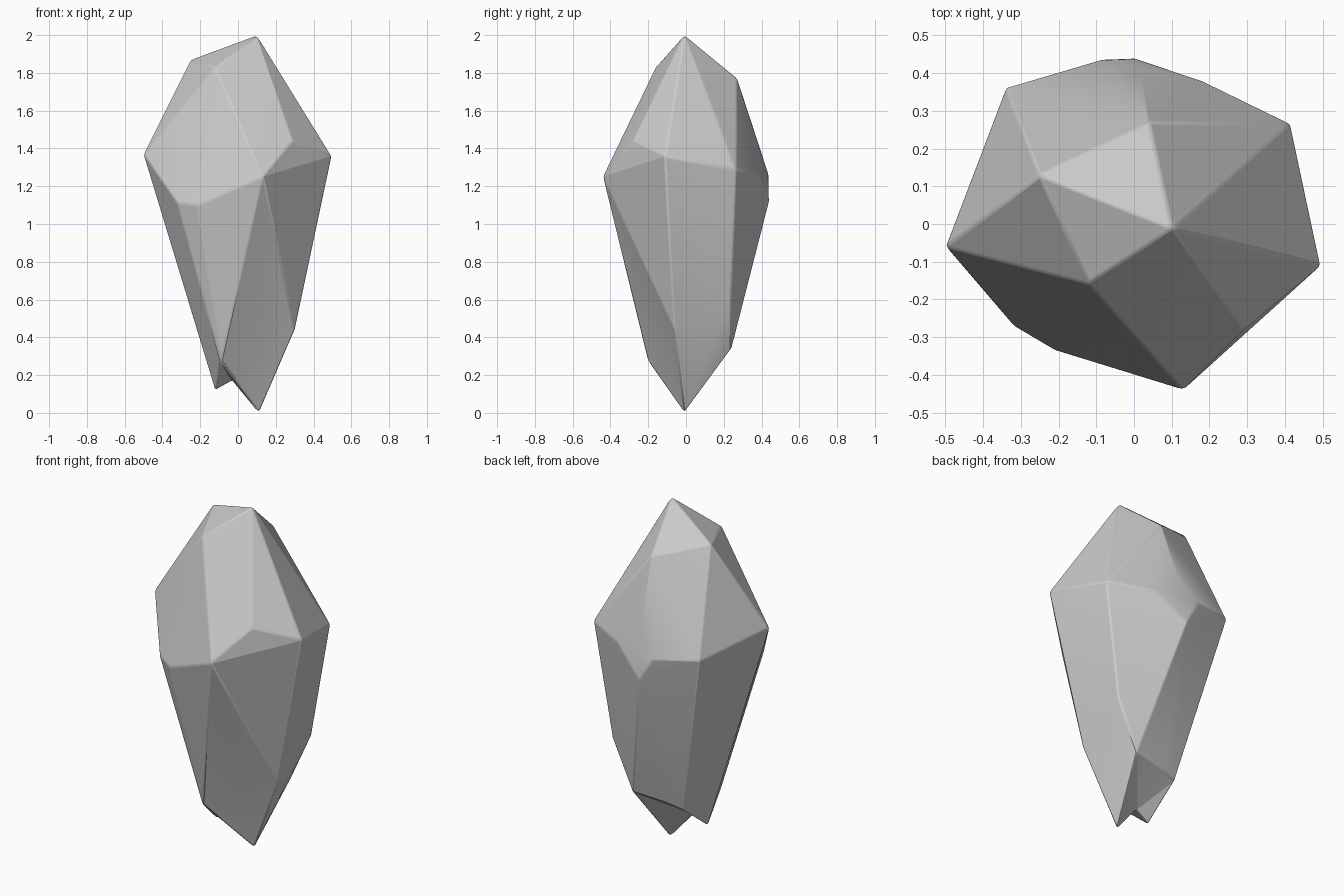
import bpy, bmesh, math

if "Cube" in bpy.data.objects:
    bpy.data.objects.remove(bpy.data.objects["Cube"])

# Corner points of the crystal, grouped by ring from tip to base
points = {
    "apex": (0.10, -0.01, 2.0), "crown_left": (-0.25, 0.13, 1.87),
    "crown_front": (-0.12, -0.16, 1.83), "crown_back": (0.04, 0.27, 1.77),
    "left": (-0.50, -0.06, 1.37), "right": (0.495, -0.11, 1.36),
    "chip_right": (0.29, -0.28, 1.44), "front": (0.13, -0.44, 1.25),
    "front_left_a": (-0.32, -0.27, 1.11), "front_left_b": (-0.21, -0.335, 1.10),
    "back_right": (0.415, 0.265, 1.29), "chip_a": (0.02, 0.39, 1.40),
    "chip_b": (0.18, 0.38, 1.27), "chip_c": (0.0, 0.44, 1.12),
    "chip_d": (-0.08, 0.437, 1.26), "back_left": (-0.34, 0.36, 1.29),
    "low_right": (0.30, -0.06, 0.44), "low_back": (0.31, 0.24, 0.62),
    "foot_front": (-0.09, -0.20, 0.27), "foot_left": (-0.12, -0.03, 0.12),
    "rim_left": (-0.12, 0.19, 0.29), "rim_mid": (0.0, 0.215, 0.32),
    "rim_right": (0.18, 0.24, 0.34), "tip": (0.11, -0.01, 0.0),
}

bm = bmesh.new()
v = {name: bm.verts.new(co) for name, co in points.items()}
bmesh.ops.convex_hull(bm, input=bm.verts[:])


def dent(names, centre):
    """Replace the faces spanned by the named corners with a fan to one point."""
    corners = {v[n] for n in names}
    faces = [f for f in bm.faces if set(f.verts) <= corners]
    if not faces:
        return
    edges = {e for f in faces for e in f.edges}
    rim = [e for e in edges if any(f not in faces for f in e.link_faces)]
    rim = [tuple(e.verts) for e in rim]
    bmesh.ops.delete(bm, geom=faces, context='FACES_KEEP_BOUNDARY')
    c = bm.verts.new(centre)
    for a, b in rim:
        bm.faces.new((a, b, c))


# Shallow valley on the front and broken notch in the base
dent(("front", "foot_front", "tip", "low_right"), (0.11, -0.15, 0.48))
dent(("foot_front", "foot_left", "rim_left", "rim_mid", "rim_right", "tip"),
     (-0.03, -0.02, 0.17))

bmesh.ops.delete(bm, geom=[x for x in bm.verts if not x.link_faces], context='VERTS')
bmesh.ops.delete(bm, geom=[e for e in bm.edges if not e.link_faces], context='EDGES')
bmesh.ops.recalc_face_normals(bm, faces=bm.faces[:])
bmesh.ops.dissolve_limit(bm, angle_limit=math.radians(3),
                         verts=bm.verts[:], edges=bm.edges[:])

mesh = bpy.data.meshes.new("crystal")
bm.to_mesh(mesh)
bm.free()
crystal = bpy.data.objects.new("crystal", mesh)
bpy.context.collection.objects.link(crystal)

# Slightly worn edges
bevel = crystal.modifiers.new("worn_edges", 'BEVEL')
bevel.width = 0.008
bevel.segments = 2
bevel.limit_method = 'ANGLE'
bevel.angle_limit = math.radians(18)

bpy.context.view_layer.objects.active = crystal
crystal.select_set(True)
bpy.ops.object.shade_smooth_by_angle(angle=math.radians(15))
